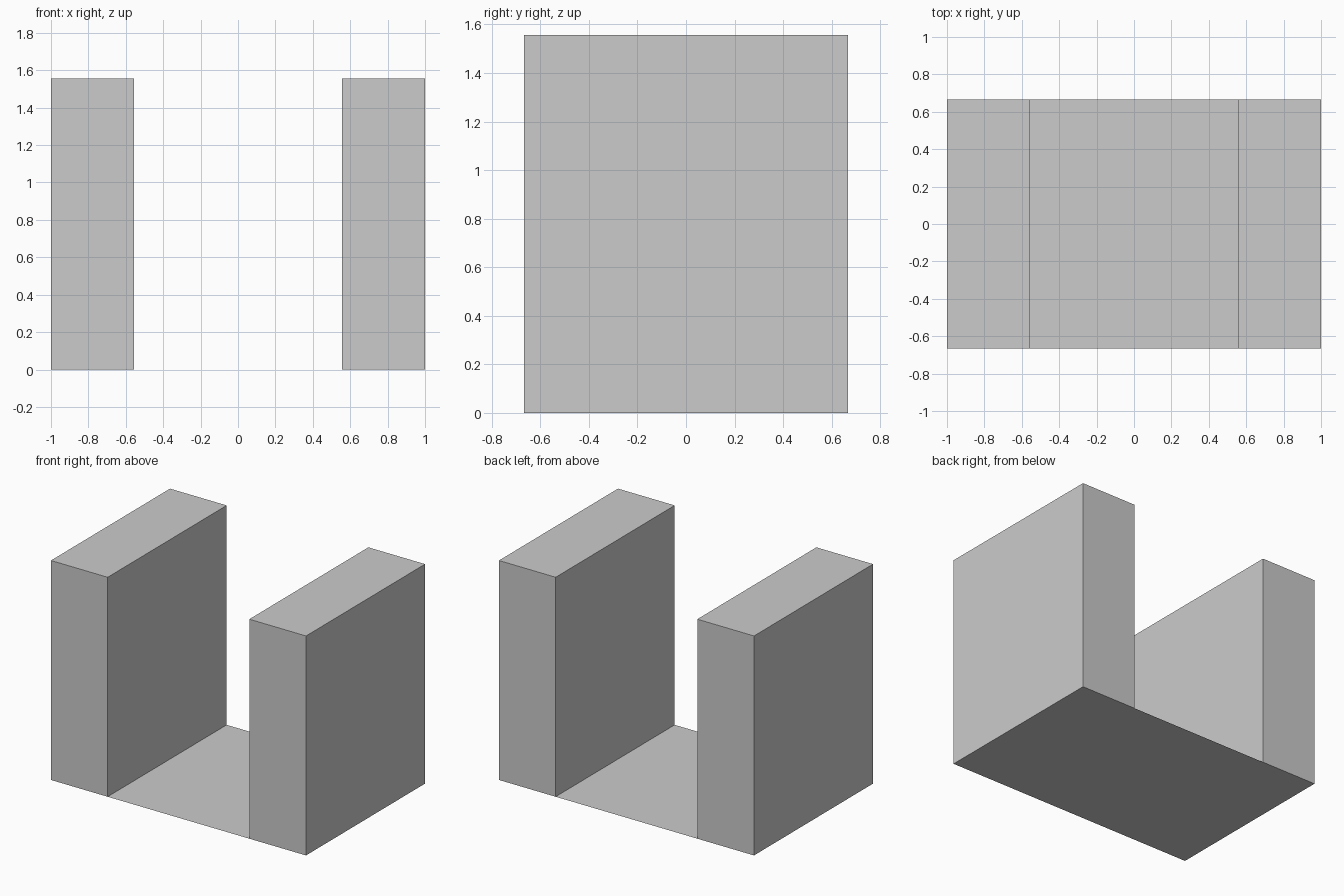
import bpy
import bmesh
from mathutils import Matrix, Vector

if "Cube" in bpy.data.objects:
    bpy.data.objects.remove(bpy.data.objects["Cube"])

U = 2 / 9                      # model grid unit: 9 wide, 6 deep, 7 high
WIDTH, DEPTH, HEIGHT, WALL = 9 * U, 6 * U, 7 * U, 2 * U


def add_object(name, bm):
    mesh = bpy.data.meshes.new(name)
    bm.to_mesh(mesh)
    bm.free()
    obj = bpy.data.objects.new(name, mesh)
    bpy.context.collection.objects.link(obj)
    return obj


# Paper-thin floor spanning the whole footprint
bm = bmesh.new()
bmesh.ops.create_grid(bm, x_segments=1, y_segments=1, size=0.5,
                      matrix=Matrix.Diagonal((WIDTH, DEPTH, 1, 1)))
add_object("floor", bm)

# Solid side walls; the floor closes them underneath
for name, side in (("left_wall", -1), ("right_wall", 1)):
    bm = bmesh.new()
    centre = Vector((side * (WIDTH - WALL) / 2, 0, HEIGHT / 2))
    bmesh.ops.create_cube(bm, size=1, matrix=Matrix.Translation(centre)
                          @ Matrix.Diagonal((WALL, DEPTH, HEIGHT, 1)))
    bottom = [f for f in bm.faces if f.normal.z < -0.5
              or f.calc_center_median().z < 0.001]
    bmesh.ops.delete(bm, geom=bottom, context='FACES_ONLY')
    add_object(name, bm)
